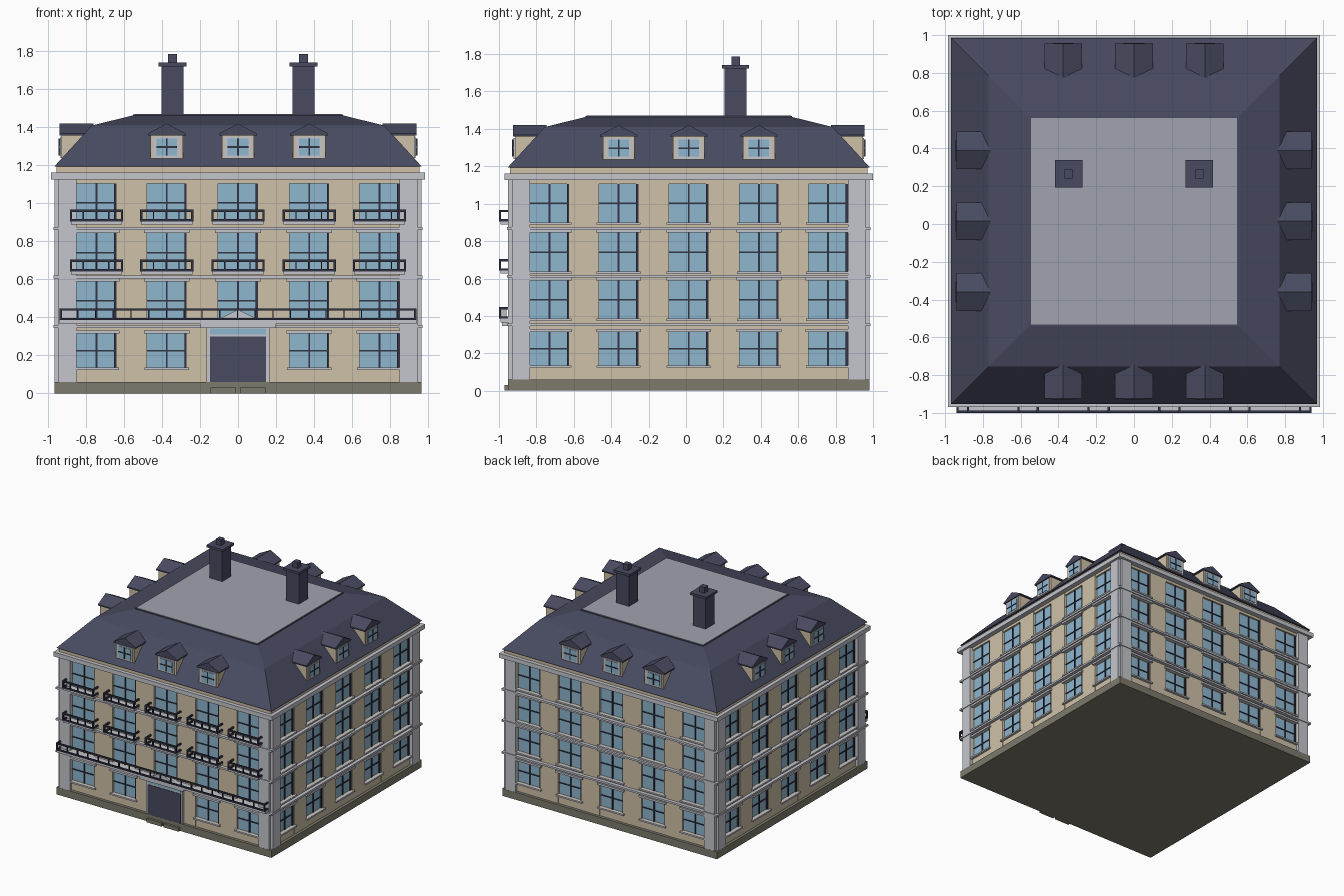
import bpy, bmesh, math
from mathutils import Matrix, Vector

if "Cube" in bpy.data.objects:
    bpy.data.objects.remove(bpy.data.objects["Cube"])

Y_SHIFT = 0.015          # the balconies stick out at the front


def srgb(r, g, b):
    return [((c / 255 + 0.055) / 1.055) ** 2.4 for c in (r, g, b)] + [1]


MATS = {}
for name, col in {
    "cream_wall": (206, 193, 167), "pale_stone": (197, 198, 205),
    "slate": (72, 74, 96), "dark_frame": (50, 52, 68),
    "window_glass": (142, 182, 207), "olive_base": (125, 122, 108),
    "flat_roof_grey": (161, 164, 175),
}.items():
    MATS[name] = bpy.data.materials.new(name)
    MATS[name].diffuse_color = srgb(*col)

parts = {}


def part(name, mat):
    if name not in parts:
        parts[name] = (bmesh.new(), mat)
    return parts[name][0]


def hull(name, mat, pts, side=0):
    """Convex solid; points are (along, outward, up) on a quarter-turned side."""
    bm = part(name, mat)
    rot = Matrix.Rotation(side * math.pi / 2, 3, 'Z')
    vs = [bm.verts.new(rot @ Vector((u, -d, z)) + Vector((0, Y_SHIFT, 0))) for u, d, z in pts]
    res = bmesh.ops.convex_hull(bm, input=vs)
    bm.normal_update()
    bmesh.ops.dissolve_limit(bm, angle_limit=0.01, verts=vs,
                             edges=list({e for v in vs for e in v.link_edges}))


def box(name, mat, u0, u1, d0, d1, z0, z1, side=0):
    hull(name, mat, [(u, d, z) for u in (u0, u1) for d in (d0, d1) for z in (z0, z1)], side)


def slab(name, mat, half0, z0, half1, z1):
    """Square block, tapered when the two half widths differ."""
    hull(name, mat, [(a * h, b * h, z) for h, z in ((half0, z0), (half1, z1))
                     for a in (-1, 1) for b in (-1, 1)])


def railing(name, u0, u1, z0, z1, bays):
    t = 0.012
    for z in (z0, z1 - t):
        box(name, "dark_frame", u0, u1, 1.003, 1.015, z, z + t)
    for i in range(bays + 1):
        u = u0 + (u1 - u0 - t) * i / bays
        w = t if i in (0, bays) else 0.006
        box(name, "dark_frame", u, u + w, 1.003, 1.015, z0, z1)
    for u in (u0, u1 - t):          # returns to the wall
        for z in (z0, z1 - t):
            box(name, "dark_frame", u, u + t, 0.945, 1.004, z, z + t)


BAYS = [-0.745, -0.375, 0, 0.375, 0.745]
FLOORS = [(0.135, 0.315), (0.385, 0.59), (0.637, 0.845), (0.90, 1.106)]
HW = 0.105                           # half window width

# Main volume, plinth, cornice and string courses
slab("plinth", "olive_base", 0.967, 0, 0.967, 0.06)
slab("wall_core", "cream_wall", 0.925, 0.05, 0.925, 1.19)
slab("cornice", "pale_stone", 0.985, 1.127, 0.985, 1.162)
slab("eaves_band", "cream_wall", 0.955, 1.16, 0.955, 1.194)
for z0, z1 in ((0.345, 0.36), (0.605, 0.62), (0.86, 0.876)):
    slab("string_courses", "pale_stone", 0.972, z0, 0.972, z1)

for s in range(4):
    # Piers between the windows and spandrels above and below
    edges = [-0.945] + [b + k * HW for b in BAYS for k in (-1, 1)] + [0.945]
    for u0, u1 in zip(edges[::2], edges[1::2]):
        box("wall_piers", "cream_wall", u0, u1, 0.92, 0.945, 0.06, 1.13, s)
    levels = [0.06] + [z for f in FLOORS for z in f] + [1.13]
    for z0, z1 in zip(levels[::2], levels[1::2]):
        box("spandrels", "cream_wall", -0.9, 0.9, 0.92, 0.943, z0, z1, s)
    # Corner pilasters
    for u0, u1 in ((-0.945, -0.85), (0.85, 0.945)):
        box("pilasters", "pale_stone", u0, u1, 0.94, 0.966, 0.06, 1.13, s)
    # Windows with sash bars, sills and lintels
    for b in BAYS:
        for i, (z0, z1) in enumerate(FLOORS):
            if s == 0 and b == 0 and i == 0:
                continue
            zm = (z0 + z1) / 2
            box("window_panes", "window_glass", b - HW, b + HW, 0.92, 0.928, z0, z1, s)
            box("window_bars", "dark_frame", b - 0.005, b + 0.005, 0.925, 0.935, z0, z1, s)
            box("window_bars", "dark_frame", b + HW - 0.012, b + HW, 0.925, 0.938, z0, z1, s)
            box("window_bars", "dark_frame", b - HW, b + HW, 0.925, 0.934, zm - 0.004, zm + 0.004, s)
            box("window_sills", "pale_stone", b - 0.118, b + 0.118, 0.94, 0.962, z0 - 0.012, z0, s)
            if i < 3:
                box("lintels", "pale_stone", b - 0.12, b + 0.12, 0.94, 0.962, z1, z1 + 0.016, s)
    # Dormers
    for b in (-0.375, 0, 0.375):
        box("dormer_bodies", "cream_wall", b - 0.085, b + 0.085, 0.80, 0.93, 1.232, 1.365, s)
        box("dormer_frames", "pale_stone", b - 0.07, b + 0.07, 0.92, 0.936, 1.24, 1.352, s)
        box("dormer_panes", "window_glass", b - 0.055, b + 0.055, 0.93, 0.940, 1.252, 1.342, s)
        box("dormer_bars", "dark_frame", b - 0.004, b + 0.004, 0.93, 0.944, 1.252, 1.342, s)
        box("dormer_bars", "dark_frame", b - 0.055, b + 0.055, 0.93, 0.944, 1.293, 1.301, s)
        hull("dormer_roofs", "slate", [(b + u, d, z) for d in (0.76, 0.94) for u, z in
             ((-0.1, 1.358), (0.1, 1.358), (-0.1, 1.368), (0.1, 1.368), (0, 1.42))], s)

# Mansard roof
slab("lower_roof", "slate", 0.969, 1.193, 0.77, 1.41)
slab("upper_roof", "slate", 0.77, 1.41, 0.555, 1.463)
slab("roof_rim", "slate", 0.552, 1.46, 0.552, 1.469)
slab("flat_roof", "flat_roof_grey", 0.546, 1.465, 0.546, 1.472)

# Chimneys
for cx in (-0.345, 0.345):
    for half, z0, z1 in ((0.058, 1.45, 1.725), (0.073, 1.722, 1.741), (0.023, 1.74, 1.787)):
        box("chimneys", "slate", cx - half, cx + half, -0.25 - half, -0.25 + half, z0, z1)

# Balconies
box("long_balcony_slab", "pale_stone", -0.94, 0.94, 0.94, 1.006, 0.364, 0.386)
railing("long_balcony_rail", -0.94, 0.94, 0.385, 0.447, 20)
for b in BAYS:
    for z in (0.642, 0.905):
        box("small_balcony_slabs", "pale_stone", b - 0.135, b + 0.135, 0.94, 1.008, z - 0.016, z)
        railing("small_balcony_rails", b - 0.14, b + 0.14, z, z + 0.062, 4)

# Entrance: surround, door, fanlight, canopy, pediment and steps
box("door_surround", "pale_stone", -0.165, 0.165, 0.93, 0.962, 0.06, 0.348)
box("door", "slate", -0.148, 0.148, 0.95, 0.966, 0.06, 0.30)
box("fanlight", "window_glass", -0.148, 0.148, 0.95, 0.966, 0.31, 0.34)
box("door_canopy", "pale_stone", -0.2, 0.2, 0.94, 1.0, 0.345, 0.372)
hull("pediment", "pale_stone", [(u, d, z) for d in (0.975, 1.002)
                                for u, z in ((-0.11, 0.386), (0.11, 0.386), (0, 0.442))])
for u0, u1 in ((-0.145, -0.01), (0.01, 0.145)):
    box("entrance_steps", "olive_base", u0, u1, 0.95, 0.985, 0, 0.03)

# Turn the collected parts into objects
for name, (bm, mat) in parts.items():
    bmesh.ops.recalc_face_normals(bm, faces=bm.faces)
    mesh = bpy.data.meshes.new(name)
    bm.to_mesh(mesh)
    bm.free()
    mesh.materials.append(MATS[mat])
    bpy.context.collection.objects.link(bpy.data.objects.new(name, mesh))

for m in bpy.data.materials:
    if m.users and not m.is_grease_pencil:
        m.use_nodes = True
        m.node_tree.nodes["Principled BSDF"].inputs["Base Color"].default_value = m.diffuse_color
